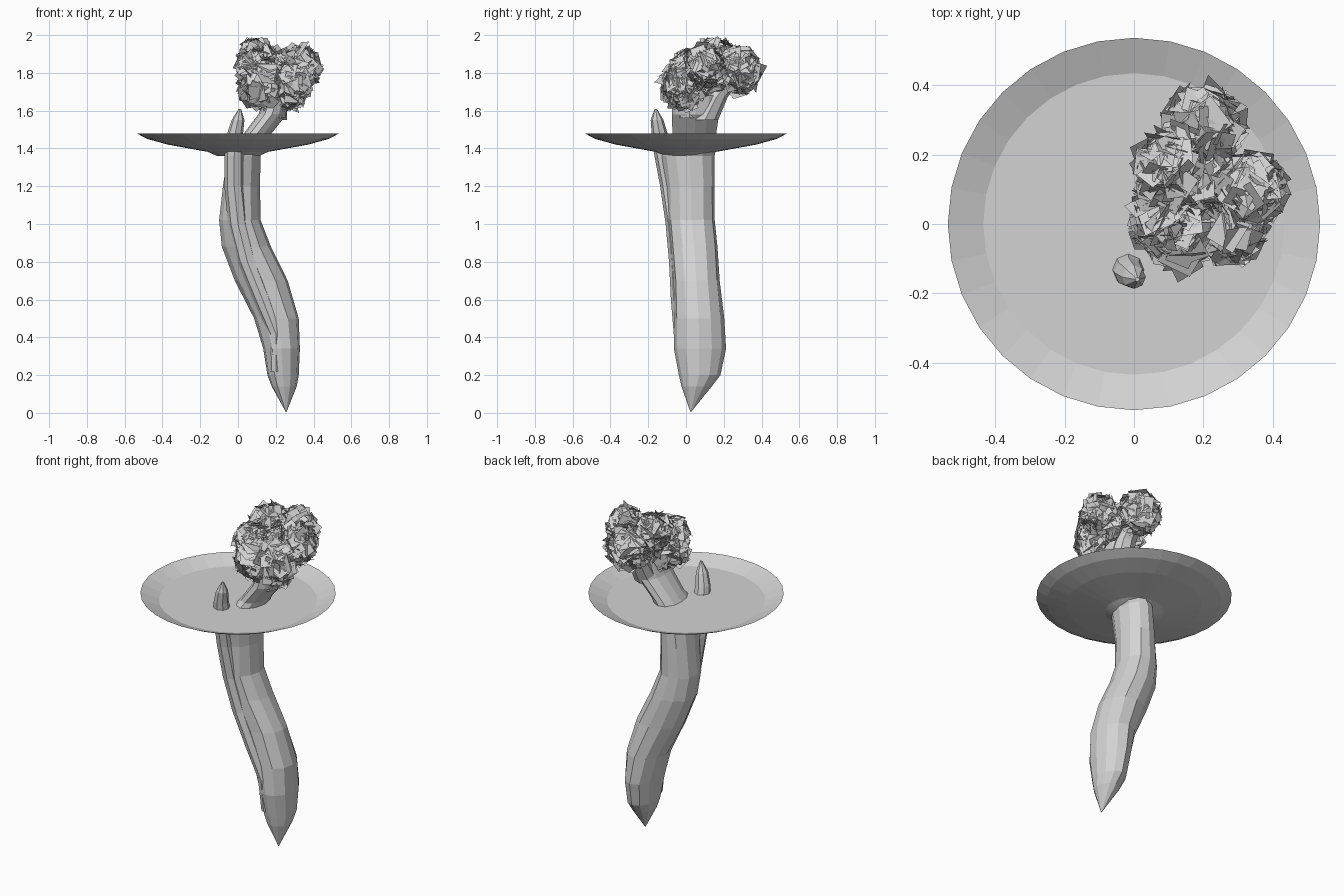
import bpy, bmesh, math, random
from mathutils import Vector

if "Cube" in bpy.data.objects:
    bpy.data.objects.remove(bpy.data.objects["Cube"])

random.seed(4)
grey = bpy.data.materials.new("plain grey")
grey.diffuse_color = (0.65, 0.65, 0.65, 1)
grey.use_nodes = True
grey.node_tree.nodes["Principled BSDF"].inputs["Base Color"].default_value = grey.diffuse_color


def finish(name, bm, recalc=True):
    if recalc:
        bmesh.ops.recalc_face_normals(bm, faces=bm.faces)
    me = bpy.data.meshes.new(name)
    bm.to_mesh(me)
    bm.free()
    me.materials.append(grey)
    ob = bpy.data.objects.new(name, me)
    bpy.context.collection.objects.link(ob)
    return ob


def tube(name, stations, sides=12, lobes=0.0):
    """Skin horizontal oval rings (x, y, z, rx, ry) and close both ends."""
    bm = bmesh.new()
    rings = []
    for x, y, z, rx, ry in stations:
        ring = []
        for i in range(sides):
            a = 2 * math.pi * i / sides
            k = 1 + lobes * math.cos(3 * a + 4 * z)
            ring.append(bm.verts.new((x + rx * k * math.cos(a), y + ry * k * math.sin(a), z)))
        rings.append(ring)
    for r0, r1 in zip(rings, rings[1:]):
        for i in range(sides):
            j = (i + 1) % sides
            bm.faces.new((r0[i], r0[j], r1[j], r1[i]))
    bm.faces.new(rings[0])
    bm.faces.new(rings[-1])
    return finish(name, bm)


# Twisting trunk, pointed at the bottom, leaning right above the dish
tube("trunk", [
    (.255, .025, .005, .002, .002), (.243, .055, .14, .066, .08), (.237, .07, .20, .083, .11),
    (.23, .07, .34, .097, .138), (.205, .067, .50, .118, .132), (.127, .055, .70, .14, .122),
    (.048, .043, .88, .13, .125), (.012, .03, 1.02, .11, .125), (.018, .027, 1.20, .098, .128),
    (.03, .015, 1.36, .088, .14), (.095, .045, 1.47, .073, .115), (.18, .05, 1.58, .075, .125),
    (.21, .06, 1.68, .06, .13)], lobes=0.03)

# Second stem wrapped round the front, with a bare tip above the dish
stem = [(.20, -.01, .22, .03), (.20, -.025, .42, .04), (.13, -.03, .60, .05), (.05, -.037, .80, .053),
        (.0, -.055, 1.0, .053), (-.02, -.085, 1.2, .052), (-.02, -.115, 1.36, .052),
        (-.015, -.14, 1.48, .042), (0, -.153, 1.55, .034), (.01, -.16, 1.61, .006)]
tube("side_stem", [(x, y, z, r, r) for x, y, z, r in stem], sides=8)

# Branches into the foliage
for name, pts in {
    "back_branch": [(.19, .10, 1.55, .07), (.20, .16, 1.67, .06), (.20, .25, 1.78, .045)],
    "front_branch": [(.18, .02, 1.56, .07), (.22, .01, 1.68, .05), (.26, .02, 1.78, .03)],
}.items():
    tube(name, [(x, y, z, r, r) for x, y, z, r in pts], sides=8)

# Shallow dish: underside profile outward, then rim and flat floor
tube("dish", [(0, 0, z, r, r) for r, z in [
    (.11, 1.36), (.16, 1.382), (.37, 1.42), (.48, 1.45), (.537, 1.48), (.435, 1.44)]],
    sides=32)

# Foliage: leaf cards lying over several rounded clumps
clumps = [((.14, -.005, 1.73), (.12, .11, .13)), ((.28, -.01, 1.74), (.08, .09, .12)),
          ((.33, .10, 1.83), (.09, .09, .10)), ((.20, .28, 1.81), (.10, .10, .115)),
          ((.10, .15, 1.88), (.075, .10, .085)), ((.20, .12, 1.79), (.12, .10, .10)),
          ((.08, .02, 1.82), (.065, .09, .08))]


def inside(p, skip):
    return any(sum(((p[k] - c[k]) / r[k]) ** 2 for k in range(3)) < 0.7
               for i, (c, r) in enumerate(clumps) if i != skip)


bm = bmesh.new()
for n, (c, r) in enumerate(clumps):
    for _ in range(130):
        d = Vector([random.gauss(0, 1) for _ in range(3)]).normalized()
        p = Vector([c[k] + r[k] * d[k] * random.uniform(.85, 1.05) for k in range(3)])
        if inside(p, n):
            continue
        nor = (d + Vector([random.uniform(-.5, .5) for _ in range(3)])).normalized()
        u = nor.orthogonal().normalized()
        v = nor.cross(u)
        a = random.uniform(0, 6.28)
        u, v = u * math.cos(a) + v * math.sin(a), v * math.cos(a) - u * math.sin(a)
        u, v = u * random.uniform(.035, .055), v * random.uniform(.03, .045)
        bm.faces.new([bm.verts.new(q) for q in (p - u - v, p + u - v, p + u + v, p - u + v)])
finish("foliage", bm, recalc=False)
